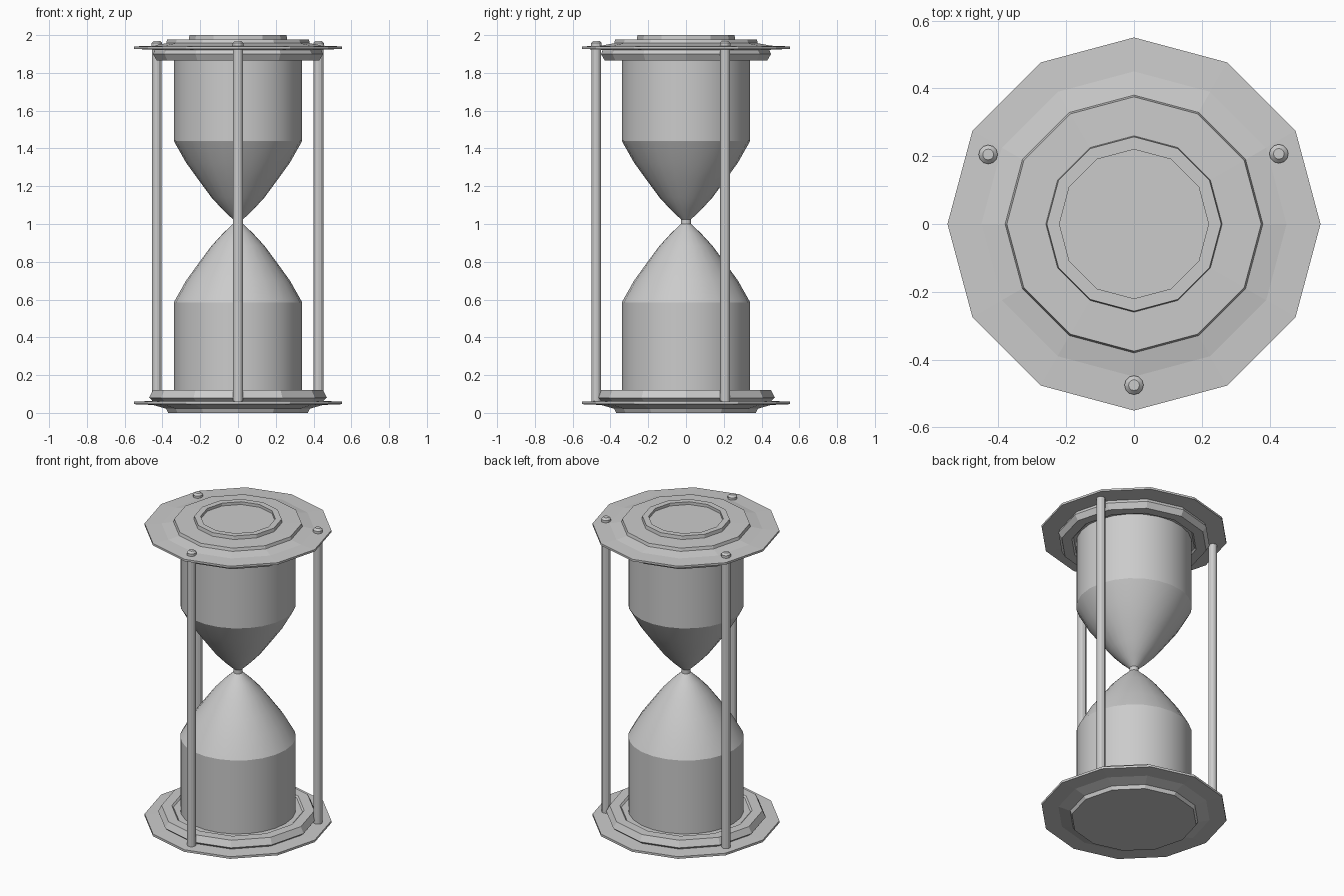
import bpy, bmesh, math

if "Cube" in bpy.data.objects:
    bpy.data.objects.remove(bpy.data.objects["Cube"])


def lathe(name, profile, sides, center=(0, 0), smooth=False):
    """Revolve (radius, z) points round a vertical axis; radius 0 closes to a pole."""
    bm = bmesh.new()
    rings = []
    for r, z in profile:
        n = 1 if r == 0 else sides
        rings.append([bm.verts.new((center[0] + r * math.cos(2 * math.pi * i / sides),
                                    center[1] + r * math.sin(2 * math.pi * i / sides), z))
                      for i in range(n)])
    for a, b in zip(rings, rings[1:]):
        for i in range(sides):
            j = (i + 1) % sides
            if len(a) == 1:
                bm.faces.new((a[0], b[j], b[i]))
            elif len(b) == 1:
                bm.faces.new((a[i], a[j], b[0]))
            else:
                bm.faces.new((a[i], a[j], b[j], b[i]))
    bmesh.ops.recalc_face_normals(bm, faces=bm.faces)
    mesh = bpy.data.meshes.new(name)
    bm.to_mesh(mesh)
    bm.free()
    obj = bpy.data.objects.new(name, mesh)
    bpy.context.collection.objects.link(obj)
    if smooth:
        bpy.ops.object.select_all(action='DESELECT')
        obj.select_set(True)
        bpy.context.view_layer.objects.active = obj
        bpy.ops.object.shade_smooth_by_angle(angle=math.radians(28))
    return obj


# Twelve-sided base plate with thin flange and raised collar
lathe("base_plate", [(0, 0), (0.37, 0), (0.38, 0.022), (0.45, 0.042), (0.55, 0.046),
                     (0.55, 0.06), (0.45, 0.063), (0.47, 0.08), (0.45, 0.12),
                     (0.39, 0.12), (0.38, 0.11), (0, 0.11)], 12)

# Twelve-sided top plate with stepped disc and recessed lid
lathe("top_plate", [(0, 1.875), (0.36, 1.875), (0.37, 1.865), (0.43, 1.865), (0.45, 1.90),
                    (0.44, 1.922), (0.55, 1.927), (0.55, 1.94), (0.45, 1.944),
                    (0.38, 1.957), (0.375, 1.976), (0.26, 1.978), (0.257, 2.0),
                    (0.22, 2.0), (0.22, 1.982), (0, 1.982)], 12)

# Glass: two mirrored bulbs joined by a narrow neck
half = [(0.34, 0.10), (0.34, 0.585), (0.275, 0.70), (0.21, 0.79),
        (0.14, 0.885), (0.08, 0.95), (0.027, 1.0)]
mid = 1.0125
upper = [(r, 2 * mid - z) for r, z in reversed(half)]
upper[-1] = (0.34, 1.88)
lathe("glass_bulbs", [(0, 0.10)] + half + upper + [(0, 1.88)], 24, smooth=True)

# Three support rods, each with a small bevelled cap
for i, (x, y) in enumerate([(0, -0.475), (0.427, 0.207), (-0.43, 0.205)], 1):
    lathe(f"support_rod_{i}", [(0, 0.05), (0.026, 0.05), (0.026, 1.935), (0, 1.935)],
          12, (x, y), smooth=True)
    lathe(f"rod_cap_{i}", [(0, 1.93), (0.028, 1.93), (0.028, 1.958), (0.016, 1.97), (0, 1.97)],
          12, (x, y), smooth=True)
